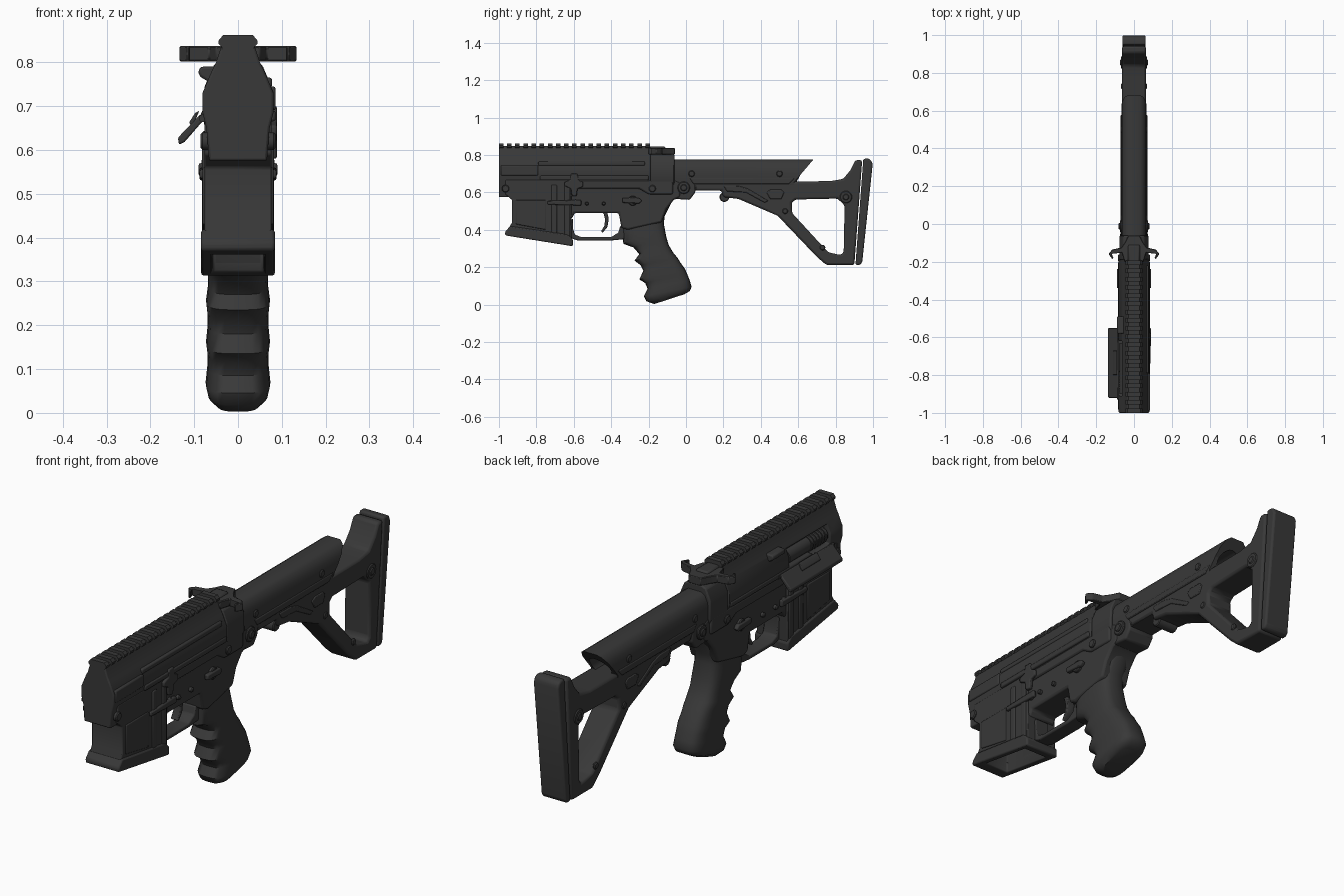
import bpy, bmesh, math
from mathutils import Vector

GREY = bpy.data.materials.new("dark gunmetal")
GREY.diffuse_color = (0.04, 0.04, 0.04, 1)


def finish(name, bm, bevel=0.0, segs=2, angle=35):
    bmesh.ops.recalc_face_normals(bm, faces=bm.faces)
    me = bpy.data.meshes.new(name)
    bm.to_mesh(me)
    bm.free()
    ob = bpy.data.objects.new(name, me)
    bpy.context.collection.objects.link(ob)
    me.materials.append(GREY)
    bpy.ops.object.select_all(action='DESELECT')
    bpy.context.view_layer.objects.active = ob
    ob.select_set(True)
    bpy.ops.object.shade_smooth_by_angle(angle=math.radians(angle))
    if bevel:
        m = ob.modifiers.new("bevel", 'BEVEL')
        m.width, m.segments, m.limit_method = bevel, segs, 'ANGLE'
        m.angle_limit = math.radians(30)
    return ob


def prism(name, pts, axis, a, b, bevel=0.0, segs=2):
    """Extrude a 2D outline along x (yz outline), y (xz outline) or z (xy outline)."""
    place = {'x': lambda p, t: (t, p[0], p[1]),
             'y': lambda p, t: (p[0], t, p[1]),
             'z': lambda p, t: (p[0], p[1], t)}[axis]
    bm = bmesh.new()
    rings = [[bm.verts.new(place(p, t)) for p in pts] for t in (a, b)]
    n = len(pts)
    for i in range(n):
        j = (i + 1) % n
        bm.faces.new((rings[0][i], rings[0][j], rings[1][j], rings[1][i]))
    for r in rings:
        bm.faces.new(r)
    return finish(name, bm, bevel, segs)


def side(name, pts, hw, bevel=0.0, segs=2):
    return prism(name, pts, 'x', -hw, hw, bevel, segs)


def box(name, x, y, z, bevel=0.0):
    return prism(name, [(y[0], z[0]), (y[1], z[0]), (y[1], z[1]), (y[0], z[1])], 'x', x[0], x[1], bevel)


def disc(cy, cz, r, n=20):
    return [(cy + r * math.cos(math.tau * i / n), cz + r * math.sin(math.tau * i / n)) for i in range(n)]


def pin(name, y, z, r, x0, x1, bevel=0.004):
    return prism(name, disc(y, z, r), 'x', x0, x1, bevel, 1)


def both(half):
    """Close a right-half outline by mirroring it in x."""
    return half + [(-x, z) for x, z in reversed(half)]


def cut(ob, cutter):
    m = ob.modifiers.new("cut", 'BOOLEAN')
    m.object, m.operation, m.solver = cutter, 'DIFFERENCE', 'EXACT'
    if len(ob.modifiers) > 1:
        ob.modifiers.move(len(ob.modifiers) - 1, 0)
    bpy.context.view_layer.objects.active = ob
    bpy.ops.object.modifier_apply(modifier="cut")
    bpy.data.objects.remove(cutter, do_unlink=True)


# Upper receiver with side port
upper = prism("upper_receiver", both([(.036, .842), (.042, .825), (.05, .80), (.06, .78), (.081, .73),
              (.081, .685), (.072, .65), (.066, .575)]), 'y', -1, -.19, .006)
cut(upper, box("port_cutter", (-.15, -.05), (-.91, -.62), (.68, .765)))
prism("upper_rear", both([(.035, .805), (.055, .795), (.076, .745), (.078, .66), (.06, .62)]), 'y', -.19, -.062, .006)
box("upper_side_panel", (.05, .086), (-.99, -.79), (.69, .745), .006)
box("upper_side_rib", (.05, .078), (-.79, -.22), (.742, .765), .006)
box("upper_lower_rib", (-.084, .086), (-.78, -.2), (.665, .69), .006)

# Bolt and spring inside the port
prism("bolt", [(x, z) for x, z in disc(-.043, .72, .034)], 'y', -.90, -.63)
for i in range(6):
    prism("bolt_ring", disc(-.043, .72, .038), 'y', -.89 + i * .02, -.88 + i * .02)

# Top rail
prism("rail_base", both([(.028, .848), (.036, .84), (.036, .82)]), 'y', -1, -.2)
for i in range(19):
    y = -1 + i * .0435
    prism("rail_tooth", both([(.034, .862), (.044, .85), (.044, .842), (.036, .834)]), 'y', y, y + .024)

# Open port door and case deflector on the left
prism("port_door", [(-.075, .672), (-.085, .682), (-.137, .628), (-.135, .612), (-.122, .618)], 'y', -.92, -.55, .004)
prism("door_rib", [(-.088, .69), (-.098, .684), (-.112, .662), (-.104, .652)], 'y', -.80, -.67, .004)
prism("deflector", [(-.05, .79), (-.085, .79), (-.091, .78), (-.088, .768), (-.05, .745)], 'y', -.58, -.49, .008)
prism("door_hinge", disc(-.08, .672, .009, 10), 'y', -.93, -.54)

# Charging handle
half = [(.03, -.06), (.05, -.10), (.068, -.125), (.115, -.135), (.135, -.158), (.115, -.186), (.108, -.182),
        (.118, -.158), (.065, -.152), (.05, -.20)]
prism("charging_handle", both(half), 'z', .802, .837, .003, 1)
prism("handle_hump", both([(.035, .80), (.03, .845)]), 'y', -.2, -.11, .008)

# Lower receiver
side("lower_receiver", [(-.66, .668), (-.66, .46), (-.61, .46), (-.595, .49), (-.36, .49), (-.345, .41), (-.31, .40),
     (-.13, .44), (-.105, .51), (-.065, .56), (-.03, .575), (-.03, .655), (-.06, .668)], .069, .01)
side("lower_top_band", [(-.62, .665), (-.62, .62), (-.25, .62), (-.20, .59), (-.07, .59), (-.07, .665)], .077, .008)

# Magazine well with flared open mouth
well = side("magazine_well", [(-.965, .668), (-.965, .59), (-.93, .56), (-.93, .44), (-.955, .395), (-.955, .39),
            (-.61, .33), (-.61, .37), (-.615, .668)], .077, .008)
flare = side("well_mouth", [(-.94, .42), (-.967, .39), (-.967, .37), (-.605, .312), (-.605, .35), (-.63, .375)], .084, .007)
for part in (well, flare):
    cut(part, box("well_cutter", (-.058, .058), (-.905, -.65), (.2, .58)))
for s in (-1, 1):
    box("well_rib", (s * .06, s * .082), (-.72, -.69), (.38, .64), .005)
    box("well_rib", (s * .06, s * .082), (-.65, -.62), (.36, .64), .005)
    prism("well_panel", [(-.91, .56), (-.75, .56), (-.75, .40), (-.91, .43)], 'x', s * .06, s * .081, .004)

# Trigger guard and trigger
side("trigger_guard", [(-.63, .44), (-.63, .36), (-.58, .343), (-.40, .343), (-.33, .35), (-.32, .42), (-.352, .42),
     (-.362, .385), (-.40, .361), (-.56, .361), (-.595, .375), (-.605, .41), (-.605, .46)], .036, .005)
side("trigger", [(-.46, .51), (-.425, .51), (-.413, .46), (-.42, .415), (-.445, .385), (-.455, .39), (-.437, .42),
     (-.432, .455), (-.44, .485)], .018, .004)

# Pistol grip lofted from rounded sections: front y, front z, rear y, rear z, half width
rows = [(-.335, .50, -.07, .56, .06), (-.34, .40, -.115, .47, .064), (-.335, .325, -.118, .43, .067),
        (-.28, .305, -.105, .36, .07), (-.25, .27, -.093, .32, .068), (-.275, .235, -.07, .28, .073),
        (-.242, .21, -.045, .25, .07), (-.228, .18, -.03, .225, .069), (-.25, .135, -.005, .19, .073),
        (-.218, .115, .006, .165, .07), (-.205, .085, .02, .13, .07), (-.225, .045, .03, .095, .074),
        (-.212, .018, .02, .072, .068), (-.17, .003, -.01, .055, .05)]
bm = bmesh.new()
N, rings = 24, []
for fy, fz, ry, rz, w in rows:
    ring = []
    for i in range(N):
        a = math.tau * i / N
        c, s = math.cos(a), math.sin(a)
        u = math.copysign(abs(c) ** .6, c) * .5 + .5
        x = math.copysign(abs(s) ** .6, s) * w
        ring.append(bm.verts.new((x, fy + (ry - fy) * u, fz + (rz - fz) * u)))
    rings.append(ring)
for r0, r1 in zip(rings, rings[1:]):
    for i in range(N):
        j = (i + 1) % N
        bm.faces.new((r0[i], r0[j], r1[j], r1[i]))
bm.faces.new(rings[0])
bm.faces.new(rings[-1])
finish("pistol_grip", bm, angle=45)

# Controls: catch, release, selector and pins on both sides
for s in (-1, 1):
    pin("selector_hub", -.285, .555, .026, s * .06, s * .083)
    prism("selector_lever", [(-.34, .57), (-.34, .545), (-.25, .54), (-.235, .555), (-.25, .57)], 'x', s * .07, s * .09, .005)
    for y, z, r in ((-.18, .62, .019), (-.44, .54, .01), (-.53, .54, .01), (-.965, .62, .02), (-.59, .545, .016)):
        pin("receiver_pin", y, z, r, s * .05, s * .085)
    prism("release_bar", [(-.74, .555), (-.74, .535), (-.56, .53), (-.56, .56)], 'x', s * .07, s * .088, .005)
prism("bolt_catch", [(-.615, .70), (-.58, .70), (-.575, .665), (-.55, .655), (-.55, .63), (-.58, .62), (-.585, .58),
      (-.61, .58), (-.615, .62), (-.65, .635), (-.65, .655), (-.62, .665)], 'x', .07, .089, .005)

# Stock collar and tube housing with a slanted rear end
side("stock_collar", [(-.055, .66), (-.055, .565), (.02, .56), (.05, .60), (.05, .67), (.02, .70)], .066, .008)
pin("collar_pivot", -.012, .625, .033, -.075, .075)
pin("collar_pivot_cap", -.012, .625, .018, -.082, .082)
tube = prism("tube_housing", both([(.032, .776), (.05, .765), (.064, .735), (.067, .70), (.067, .655), (.058, .61)]),
             'y', -.065, .57)
for v in tube.data.vertices:
    if v.co.y > .5:
        v.co.y = .57 + max(0, v.co.z - .645) * .85
cut(tube, prism("tube_cutter", disc(0, .69, .048), 'y', .35, .8))
prism("buffer_tube", disc(0, .69, .046), 'y', .0, .40)
for s in (-1, 1):
    prism("tube_side_strip", [(.02, .675), (.04, .645), (.55, .645), (.58, .675)], 'x', s * .055, s * .071, .004)
    for y in (.03, .5):
        pin("tube_screw", y, .70, .017, s * .05, s * .072)

# Skeleton stock arm with triangular opening
stock = side("stock_frame", [(.05, .655), (.05, .61), (.19, .61), (.2, .575), (.28, .565), (.42, .505), (.49, .475),
             (.70, .255), (.75, .212), (.90, .212), (.942, .772), (.905, .772), (.88, .72), (.84, .672), (.77, .66)],
             .064, .012)
cut(stock, side("stock_cutter", [(.565, .545), (.585, .562), (.81, .567), (.848, .53), (.843, .28), (.828, .265),
                (.76, .28), (.567, .49)], .2))
side("butt_pad", [(.906, .212), (.93, .212), (.942, .225), (.998, .75), (.99, .772), (.975, .78), (.948, .78)],
     .062, .014, 3)
pin("adjust_knob", .205, .575, .026, -.05, .05)
for s in (-1, 1):
    pin("sling_cup", .855, .575, .033, s * .055, s * .069)
    pin("sling_cup_core", .855, .575, .017, s * .06, s * .073)
    prism("sling_slot_frame", [(.43, .60), (.45, .615), (.51, .615), (.525, .60), (.51, .565), (.45, .565)],
          'x', s * .055, s * .069, .004)
    prism("arm_panel", [(.20, .635), (.22, .605), (.32, .60), (.42, .545), (.44, .555), (.33, .62), (.28, .635)],
          'x', s * .055, s * .068, .004)
    for y, z in ((.73, .305), (.53, .50)):
        pin("frame_screw", y, z, .015, s * .055, s * .068)
